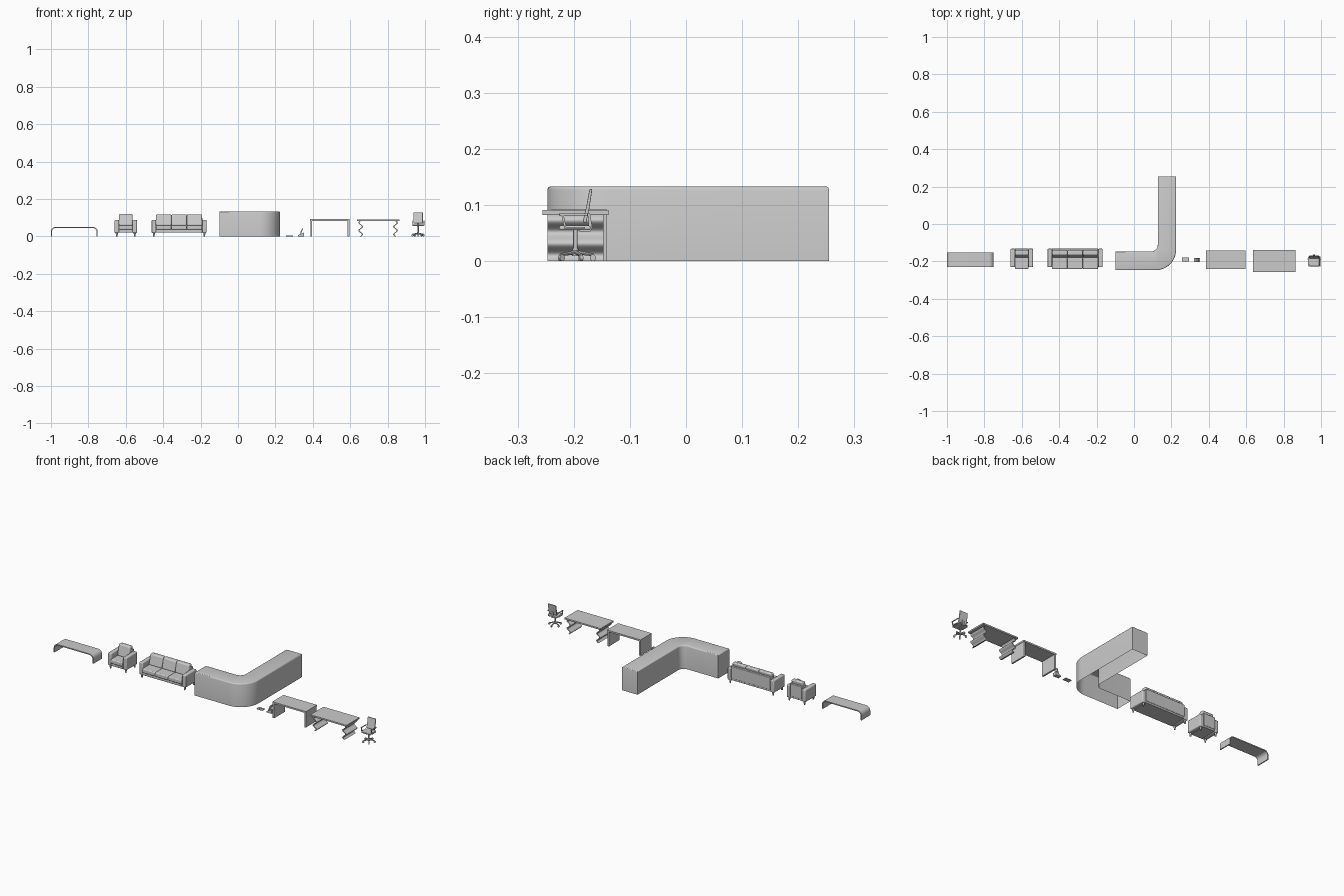
import bpy, bmesh
from math import sin, cos, pi, radians
from mathutils import Vector

if "Cube" in bpy.data.objects:
    bpy.data.objects.remove(bpy.data.objects["Cube"])


def finish(name, bm, bevel=0, segs=3):
    bmesh.ops.recalc_face_normals(bm, faces=bm.faces[:])
    me = bpy.data.meshes.new(name)
    bm.to_mesh(me)
    bm.free()
    ob = bpy.data.objects.new(name, me)
    bpy.context.collection.objects.link(ob)
    if bevel:
        m = ob.modifiers.new("round", 'BEVEL')
        m.width, m.segments, m.limit_method = bevel, segs, 'ANGLE'
    bpy.ops.object.select_all(action='DESELECT')
    bpy.context.view_layer.objects.active = ob
    ob.select_set(True)
    bpy.ops.object.shade_smooth_by_angle(angle=radians(35))
    return ob


def box(name, x0, x1, y0, y1, z0, z1, bevel=0):
    bm = bmesh.new()
    bmesh.ops.create_cube(bm, size=1)
    for v in bm.verts:
        v.co = ((x0 + x1) / 2 + v.co.x * (x1 - x0), (y0 + y1) / 2 + v.co.y * (y1 - y0),
                (z0 + z1) / 2 + v.co.z * (z1 - z0))
    return finish(name, bm, bevel)


def prism(name, pts, a, b, axis='y', bevel=0):
    """Extrude a 2D outline from a to b along the axis."""
    place = {'x': lambda p: (a, p[0], p[1]), 'y': lambda p: (p[0], a, p[1])}[axis]
    bm = bmesh.new()
    f = bm.faces.new([bm.verts.new(place(p)) for p in pts])
    ext = bmesh.ops.extrude_face_region(bm, geom=[f])
    d = Vector((b - a, 0, 0)) if axis == 'x' else Vector((0, b - a, 0))
    bmesh.ops.translate(bm, vec=d, verts=[v for v in ext['geom'] if isinstance(v, bmesh.types.BMVert)])
    return finish(name, bm, bevel)


def arc(cx, cy, r, a0, a1, n=10):
    return [(cx + r * cos(radians(a0 + (a1 - a0) * i / n)),
             cy + r * sin(radians(a0 + (a1 - a0) * i / n))) for i in range(n + 1)]


def rod(name, p, q, r0, r1=None, n=16):
    p, q = Vector(p), Vector(q)
    bm = bmesh.new()
    bmesh.ops.create_cone(bm, cap_ends=True, segments=n, radius1=r0,
                          radius2=r0 if r1 is None else r1, depth=(q - p).length)
    rot = Vector((0, 0, 1)).rotation_difference(q - p).to_matrix().to_4x4()
    bmesh.ops.transform(bm, matrix=rot, verts=bm.verts[:])
    bmesh.ops.translate(bm, vec=(p + q) / 2, verts=bm.verts[:])
    return finish(name, bm)


# Low bench: one bent sheet
def arch(x0, x1, z, r, t):
    outer = [(x0, 0)] + arc(x0 + r, z - r, r, 180, 90) + arc(x1 - r, z - r, r, 90, 0) + [(x1, 0)]
    inner = [(x1 - t, 0)] + arc(x1 - r, z - r, r - t, 0, 90) + arc(x0 + r, z - r, r - t, 90, 180) + [(x0 + t, 0)]
    return outer + inner


prism("bench", arch(-1.0, -0.75, 0.05, 0.025, 0.006), -0.23, -0.152)


# Armchair and sofa share one builder
def couch(name, x0, x1, seats, top):
    arm, yb, yf = 0.024, -0.132, -0.231
    for s, a in (("left", x0), ("right", x1 - arm)):
        box(f"{name}_{s}_arm", a, a + arm, yf, yb, 0.018, 0.088, 0.005)
        for k, y in (("front", yf + 0.01), ("back", yb - 0.01)):
            rod(f"{name}_{s}_{k}_leg", (a + arm / 2, y, 0), (a + arm / 2, y, 0.02), 0.004, 0.006)
    i0, i1 = x0 + arm, x1 - arm
    box(f"{name}_base", i0 - 0.001, i1 + 0.001, yf - 0.002, yb - 0.002, 0.02, 0.038, 0.002)
    prism(f"{name}_back", [(yb, 0.03), (yb - 0.03, 0.03), (yb - 0.022, 0.1), (yb, 0.1)],
          i0 - 0.001, i1 + 0.001, 'x', 0.003)
    w = (i1 - i0) / seats
    for i in range(seats):
        a = i0 + i * w
        box(f"{name}_seat_cushion_{i}", a, a + w, -0.241, yb - 0.025, 0.036, 0.06, 0.005)
        prism(f"{name}_back_cushion_{i}", [(yb - 0.018, 0.058), (yb - 0.048, 0.058),
              (yb - 0.034, top), (yb - 0.008, top)], a, a + w, 'x', 0.006)


couch("armchair", -0.66, -0.54, 1, 0.12)
couch("sofa", -0.462, -0.168, 3, 0.117)

# L-shaped reception counter, open underneath, with a rounded top edge
plan = ([(-0.1, -0.247)] + arc(0.115, -0.137, 0.11, -90, 0, 16) + [(0.225, 0.255), (0.127, 0.255)]
        + arc(0.092, -0.112, 0.035, 0, -90, 12) + [(-0.1, -0.147)])
bm = bmesh.new()
base = bm.faces.new([bm.verts.new((x, y, 0)) for x, y in plan])
ext = bmesh.ops.extrude_face_region(bm, geom=[base])
bmesh.ops.translate(bm, vec=(0, 0, 0.133), verts=[v for v in ext['geom'] if isinstance(v, bmesh.types.BMVert)])
bmesh.ops.recalc_face_normals(bm, faces=bm.faces[:])
bmesh.ops.delete(bm, geom=[f for f in bm.faces if all(v.co.z < 0.01 for v in f.verts)], context='FACES')
rim = [e for e in bm.edges if all(v.co.z > 0.1 for v in e.verts)]
bmesh.ops.bevel(bm, geom=rim, offset=0.006, segments=3, profile=0.5, affect='EDGES')
finish("reception_counter", bm)

# Keyboard
prism("keyboard", [(-0.201, 0), (-0.178, 0), (-0.178, 0.004), (-0.201, 0.002)], 0.256, 0.294, 'x')
for i in range(4):
    y = -0.199 + i * 0.005
    box(f"key_row_{i}", 0.259, 0.291, y, y + 0.004, 0.002, 0.0032 + i * 0.0007)

# Desk telephone on a slanted stand
prism("phone_base", [(0.322, 0), (0.354, 0), (0.354, 0.018), (0.348, 0.02), (0.322, 0.006)], -0.203, -0.182)
prism("phone_screen", [(0.332, 0.016), (0.337, 0.014), (0.348, 0.041), (0.343, 0.043)], -0.203, -0.184)

# Plain side table: top and two panel legs
box("table_top", 0.385, 0.597, -0.241, -0.141, 0.083, 0.092)
box("table_left_leg", 0.387, 0.396, -0.24, -0.142, 0, 0.083)
box("table_right_leg", 0.586, 0.595, -0.24, -0.142, 0, 0.083)

# Desk with wavy panel legs
box("desk_top", 0.635, 0.863, -0.256, -0.138, 0.082, 0.091, 0.001)
N = 32
wave = [(0.0095 * sin(2 * pi * 2 * i / N), 0.083 * i / N) for i in range(N + 1)]
for s, cx, m in (("left", 0.656, 1), ("right", 0.842, -1)):
    pts = ([(cx + m * (x - 0.0035), z) for x, z in wave]
           + [(cx + m * (x + 0.0035), z) for x, z in reversed(wave)])
    prism(f"desk_{s}_leg", pts, -0.247, -0.147)

# Office chair: seat, reclined back, arms, column and five-star base
cx, cy = 0.963, -0.197
box("chair_seat", cx - 0.028, cx + 0.028, -0.226, -0.17, 0.055, 0.063, 0.003)
prism("chair_back", [(-0.184, 0.07), (-0.178, 0.067), (-0.172, 0.095), (-0.167, 0.128),
                     (-0.172, 0.128), (-0.178, 0.096)], cx - 0.025, cx + 0.025, 'x', 0.001)
prism("chair_back_bracket", [(-0.19, 0.053), (-0.17, 0.053), (-0.167, 0.06), (-0.171, 0.085),
                             (-0.175, 0.085), (-0.173, 0.058), (-0.19, 0.056)], cx - 0.006, cx + 0.006, 'x')
for s, m in (("left", -1), ("right", 1)):
    x0, x1 = sorted((cx + m * 0.029, cx + m * 0.034))
    box(f"chair_{s}_armrest", x0, x1, -0.226, -0.175, 0.081, 0.085, 0.001)
    prism(f"chair_{s}_arm_post", [(-0.222, 0.082), (-0.218, 0.082), (-0.213, 0.059), (-0.217, 0.059)], x0, x1, 'x')
    prism(f"chair_{s}_arm_rail", [(-0.217, 0.058), (-0.18, 0.058), (-0.18, 0.061), (-0.217, 0.061)],
          *sorted((cx + m * 0.026, cx + m * 0.034)), 'x')
rod("chair_column", (cx, cy, 0.02), (cx, cy, 0.056), 0.004)
rod("chair_hub", (cx, cy, 0.009), (cx, cy, 0.022), 0.006, 0.005)
for i in range(5):
    a = pi / 2 + i * 2 * pi / 5
    d = Vector((cos(a), sin(a), 0))
    c = Vector((cx, cy, 0))
    rod(f"chair_foot_{i}", c + Vector((0, 0, 0.016)), c + d * 0.033 + Vector((0, 0, 0.011)), 0.004, 0.0025, 8)
    side = Vector((-d.y, d.x, 0))
    w = c + d * 0.031 + Vector((0, 0, 0.0055))
    rod(f"chair_caster_{i}", w - side * 0.003, w + side * 0.003, 0.0055, n=12)
